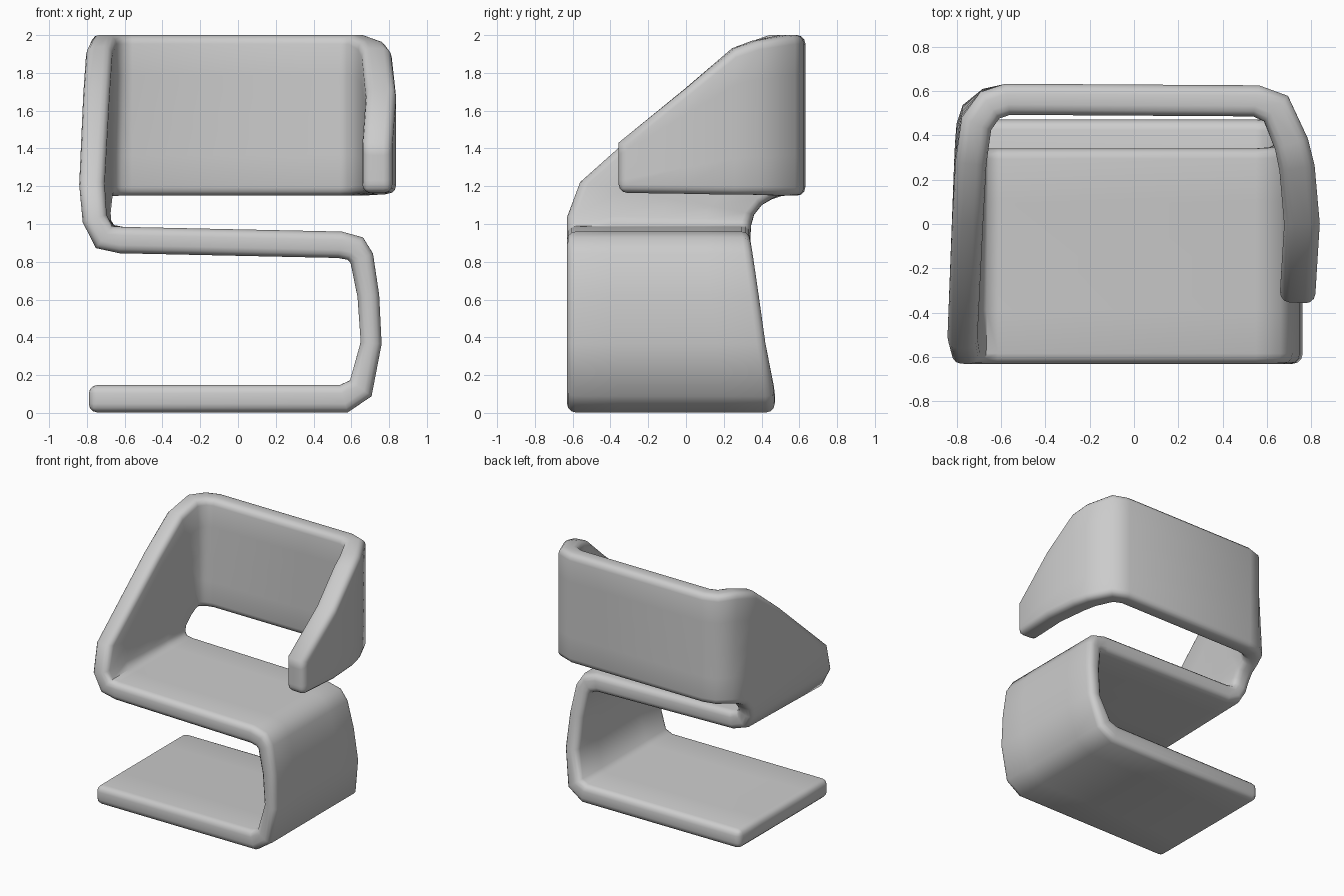
import bpy
import bmesh
from mathutils import Vector

cube = bpy.data.objects.get("Cube")
if cube:
    bpy.data.objects.remove(cube, do_unlink=True)

mat = bpy.data.materials.new("light grey")
mat.use_nodes = True
grey = (0.6, 0.6, 0.6, 1)
mat.diffuse_color = grey
mat.node_tree.nodes["Principled BSDF"].inputs["Base Color"].default_value = grey

FRONT = -0.63
MAX_T = 0.16
stations = []  # (outer edge point, inner edge point, thickness)


def flat(x, z, back, t):
    """Station running straight from front to back."""
    stations.append(((x, FRONT, z), (x, back, z), t))


def upright(x, y, top, bottom=1.15, t=0.14):
    """Station running straight from top to bottom."""
    stations.append(((x, y, top), (x, y, bottom), t))


# Base, right-hand support and seat
for s in [(-0.79, 0.075, 0.47, 0.145), (0.56, 0.075, 0.47, 0.145),
          (0.65, 0.13, 0.465, 0.13), (0.705, 0.37, 0.42, 0.11),
          (0.69, 0.62, 0.385, 0.115), (0.655, 0.82, 0.355, 0.125),
          (0.62, 0.87, 0.345, 0.135), (0.54, 0.89, 0.34, 0.14),
          (-0.62, 0.915, 0.34, 0.14)]:
    flat(*s)

# Left arm, fanning from the seat round to the back
stations += [
    ((-0.71, FRONT, 0.93), (-0.70, 0.34, 0.94), 0.13),
    ((-0.76, FRONT, 1.03), (-0.735, 0.345, 1.0), 0.13),
    ((-0.775, -0.56, 1.22), (-0.74, 0.36, 1.05), 0.135),
    ((-0.75, 0.0, 1.72), (-0.735, 0.40, 1.10), 0.14),
    ((-0.735, 0.27, 1.94), (-0.73, 0.45, 1.13), 0.14),
    ((-0.71, 0.45, 2.0), (-0.71, 0.5, 1.15), 0.14),
    ((-0.65, 0.535, 2.0), (-0.65, 0.545, 1.15), 0.14),
]

# Back panel and right arm
upright(-0.57, 0.562, 2.0)
upright(0.55, 0.555, 2.0)
upright(0.64, 0.52, 2.0, 1.15, 0.145)
upright(0.71, 0.36, 1.97, 1.155, 0.155)
upright(0.735, 0.25, 1.93, 1.155, 0.16)
upright(0.757, 0.0, 1.72, 1.16, 0.16)
upright(0.735, -0.355, 1.43, 1.165, 0.16)

# Ribbon sheet lofted between the two edges
COLS = 4
bm = bmesh.new()
rows = []
for a, b, t in stations:
    rows.append([bm.verts.new(Vector(a).lerp(Vector(b), i / COLS)) for i in range(COLS + 1)])
for r, s in zip(rows, rows[1:]):
    for i in range(COLS):
        bm.faces.new((r[i], r[i + 1], s[i + 1], s[i]))
mesh = bpy.data.meshes.new("ribbon_chair")
bm.to_mesh(mesh)
bm.free()
mesh.materials.append(mat)
chair = bpy.data.objects.new("ribbon_chair", mesh)
bpy.context.collection.objects.link(chair)

# Thickness varies along the ribbon
group = chair.vertex_groups.new(name="thickness")
for n, (a, b, t) in enumerate(stations):
    group.add(range(n * (COLS + 1), (n + 1) * (COLS + 1)), t / MAX_T, "REPLACE")
solid = chair.modifiers.new("thickness", "SOLIDIFY")
solid.thickness = MAX_T
solid.offset = 0
solid.use_even_offset = True
solid.vertex_group = group.name

# Rounded rim
bevel = chair.modifiers.new("rounded_rim", "BEVEL")
bevel.width = 0.045
bevel.segments = 3
bevel.limit_method = "ANGLE"
bevel.angle_limit = 1.05

bpy.ops.object.select_all(action="DESELECT")
chair.select_set(True)
bpy.context.view_layer.objects.active = chair
for m in ("thickness", "rounded_rim"):
    bpy.ops.object.modifier_apply(modifier=m)
bpy.ops.object.shade_smooth_by_angle(angle=1.0)
